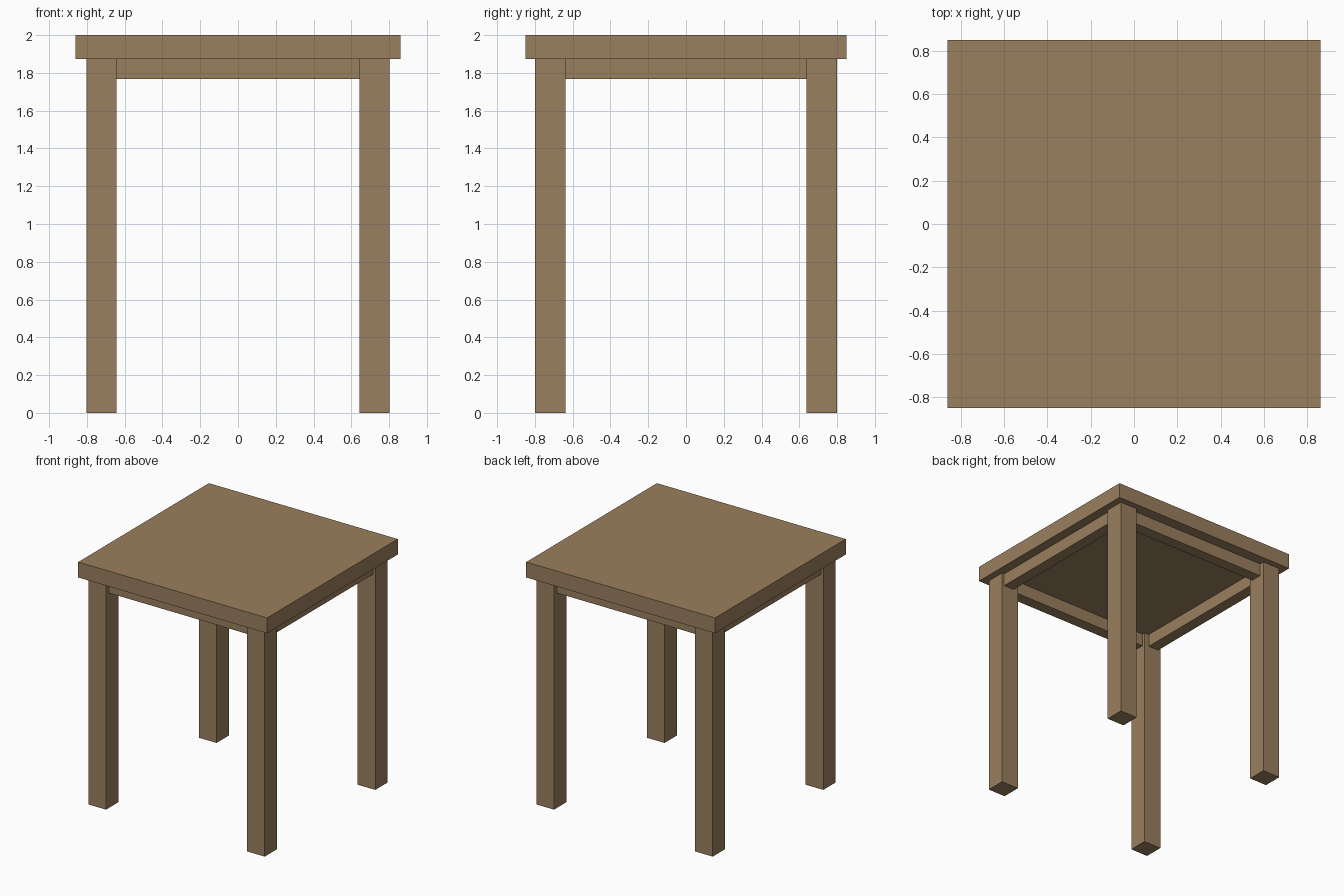
import bpy

cube = bpy.data.objects.get("Cube")
if cube:
    bpy.data.objects.remove(cube, do_unlink=True)

# Single wood colour
wood = bpy.data.materials.new("brown_wood")
wood.use_nodes = True
colour = (0.323, 0.212, 0.112, 1)
wood.diffuse_color = colour
wood.node_tree.nodes["Principled BSDF"].inputs["Base Color"].default_value = colour


def box(name, low, high):
    """Add a wooden box spanning two opposite corners."""
    centre = [(a + b) / 2 for a, b in zip(low, high)]
    bpy.ops.mesh.primitive_cube_add(size=1, location=centre)
    ob = bpy.context.object
    ob.name = name
    ob.scale = [b - a for a, b in zip(low, high)]
    bpy.ops.object.transform_apply(location=False, rotation=False, scale=True)
    ob.data.materials.append(wood)
    return ob


def mirrored_pair(names, low, high, axis):
    """Add a box and its reflection across the centre on one axis."""
    box(names[0], low, high)
    low, high = list(low), list(high)
    low[axis], high[axis] = -high[axis], -low[axis]
    box(names[1], low, high)


top_x, top_y, height = 0.86, 0.85, 2.0
under = 1.873            # underside of the top
rail_z = 1.768           # bottom of the rails
leg_x, leg_y, leg_w = 0.803, 0.799, 0.16
in_x, in_y = leg_x - leg_w, leg_y - leg_w
rail_w = 0.095

# Table top
box("table_top", (-top_x, -top_y, under), (top_x, top_y, height))

# Legs
for side, y0, y1 in (("front", -leg_y, -in_y), ("back", in_y, leg_y)):
    mirrored_pair((side + "_left_leg", side + "_right_leg"),
                  (in_x, y0, 0), (leg_x, y1, under), 0)

# Rails between the legs, set back from the leg faces
out = leg_y - 0.04
mirrored_pair(("back_rail", "front_rail"),
              (-in_x, out - rail_w, rail_z), (in_x, out, under), 1)
out = leg_x - 0.022
mirrored_pair(("left_rail", "right_rail"),
              (out - rail_w, -in_y, rail_z), (out, in_y, under), 0)
